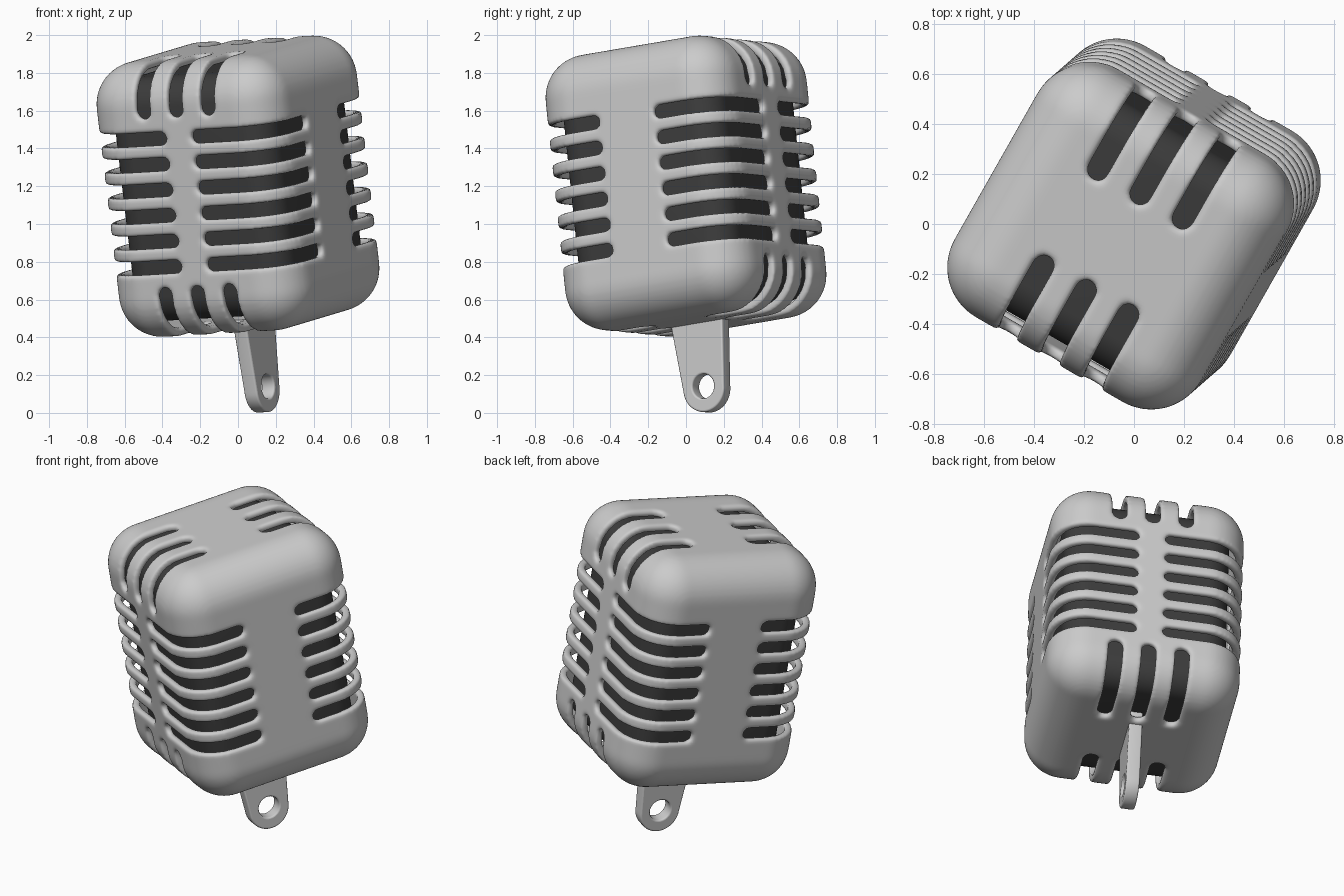
import bpy, bmesh
from math import cos, sin, pi
from mathutils import Matrix, Vector

if "Cube" in bpy.data.objects:
    bpy.data.objects.remove(bpy.data.objects["Cube"])

HX, HZ, R = 0.57, 0.737, 0.23     # half width, half height, corner radius
WALL, GAP = 0.045, 0.085          # shell thickness, inset of the dark core

# Leaning frame of the whole microphone head
up = Vector((-0.118, -0.103, 1)).normalized()
ey = Vector((0.5, 0.866, 0))
ey = (ey - up * ey.dot(up)).normalized()
ex = ey.cross(up)
FRAME = Matrix.Translation((0, 0, 1.2)) @ Matrix((ex, ey, up)).transposed().to_4x4()


def add_object(name, bm):
    mesh = bpy.data.meshes.new(name)
    bmesh.ops.recalc_face_normals(bm, faces=bm.faces)
    bm.to_mesh(mesh)
    bm.free()
    ob = bpy.data.objects.new(name, mesh)
    bpy.context.collection.objects.link(ob)
    ob.matrix_world = FRAME
    return ob


def rounded_box(name, h, hz, r):
    bm = bmesh.new()
    bmesh.ops.create_cube(bm, size=2)
    bmesh.ops.scale(bm, vec=(h, h, hz), verts=bm.verts)
    bmesh.ops.bevel(bm, geom=bm.edges[:], offset=r, segments=14,
                    profile=0.5, affect='EDGES')
    for f in bm.faces:
        f.smooth = True
    return add_object(name, bm)


def slot_prism(bm, a0, a1, b, width, d0, d1, place):
    """Slot with a round end at a0, running to a1; place(a, b, d) gives the point."""
    w = width / 2
    pts = [(a1, b - w), (a1, b + w)]
    for i in range(13):
        t = pi / 2 + pi * i / 12
        pts.append((a0 + w + w * cos(t), b + w * sin(t)))
    lo = [bm.verts.new(place(p, q, d0)) for p, q in pts]
    hi = [bm.verts.new(place(p, q, d1)) for p, q in pts]
    bm.faces.new(lo)
    bm.faces.new(hi[::-1])
    for i in range(len(pts)):
        j = (i + 1) % len(pts)
        bm.faces.new((lo[i], lo[j], hi[j], hi[i]))


# Slot cutters
bm = bmesh.new()
for sy in (-1, 1):
    for s in (-1, 1):
        # six horizontal slots wrapping each upright corner
        for row in range(6):
            z = (row - 2.5) * 0.137
            slot_prism(bm, 0.075, 0.72, z, 0.07, 0.43, 0.70,
                       lambda a, b, d: (s * a, b, 0) and (s * a, sy * d, b))
            slot_prism(bm, 0.165, 0.71, z, 0.07, 0.44, 0.73,
                       lambda a, b, d: (s * d, sy * a, b))
        # three upright slots folding over the top and bottom edges
        for x in (-0.196, 0, 0.196):
            slot_prism(bm, 0.45, 0.90, x, 0.085, 0.43, 0.70,
                       lambda a, b, d: (b, sy * d, s * a))
            slot_prism(bm, 0.18, 0.71, x, 0.085, 0.60, 0.91,
                       lambda a, b, d: (b, sy * a, s * d))
cutter = add_object("slot_cutters", bm)
cutter.hide_render = True
cutter.hide_viewport = False
cutter.display_type = 'WIRE'

# Slotted outer shell, remeshed and smoothed for soft slot edges
shell = rounded_box("outer_shell", HX, HZ, R)
m = shell.modifiers.new("wall", 'SOLIDIFY')
m.thickness, m.offset = WALL, -1
m = shell.modifiers.new("slots", 'BOOLEAN')
m.operation, m.solver, m.object, m.use_self = 'DIFFERENCE', 'EXACT', cutter, True
m = shell.modifiers.new("even_mesh", 'REMESH')
m.mode, m.voxel_size, m.use_smooth_shade = 'VOXEL', 0.0125, True
m = shell.modifiers.new("soft_edges", 'SMOOTH')
m.factor, m.iterations = 0.5, 5
bpy.context.view_layer.objects.active = shell
shell.select_set(True)
for name in [m.name for m in shell.modifiers]:
    bpy.ops.object.modifier_apply(modifier=name)
bpy.data.objects.remove(cutter)

# Dark inner core
core = rounded_box("inner_core", HX - GAP, HZ - GAP, R - GAP)
dark = bpy.data.materials.new("dark_mesh")
dark.diffuse_color = (0.045, 0.045, 0.045, 1)
dark.use_nodes = True
dark.node_tree.nodes["Principled BSDF"].inputs["Base Color"].default_value = dark.diffuse_color
core.data.materials.append(dark)

# Mounting tab with a hole
cu = bpy.data.curves.new("mounting_tab", 'CURVE')
cu.dimensions, cu.fill_mode = '2D', 'BOTH'
cu.extrude, cu.bevel_depth, cu.bevel_resolution = 0.03, 0.01, 3
TIP = -1.085
outline = [(0.155, -0.66), (-0.155, -0.66)]
outline += [(0.115 * cos(t), TIP + 0.115 * sin(t))
            for t in (pi * (1 + i / 24) for i in range(25))]
hole = [(0.075 * cos(t), TIP + 0.012 + 0.075 * sin(t))
        for t in (-2 * pi * i / 40 for i in range(40))]
for pts in (outline, hole):
    sp = cu.splines.new('POLY')
    sp.points.add(len(pts) - 1)
    for p, (a, b) in zip(sp.points, pts):
        p.co = (a, b, 0, 1)
    sp.use_cyclic_u = True
tab = bpy.data.objects.new("mounting_tab", cu)
bpy.context.collection.objects.link(tab)
tab.matrix_world = FRAME @ Matrix(((0, 0, 1, 0), (1, 0, 0, 0), (0, 1, 0, 0), (0, 0, 0, 1)))
bpy.ops.object.select_all(action='DESELECT')
tab.select_set(True)
bpy.context.view_layer.objects.active = tab
bpy.ops.object.convert(target='MESH')
bpy.ops.object.shade_smooth_by_angle(angle=0.7)
